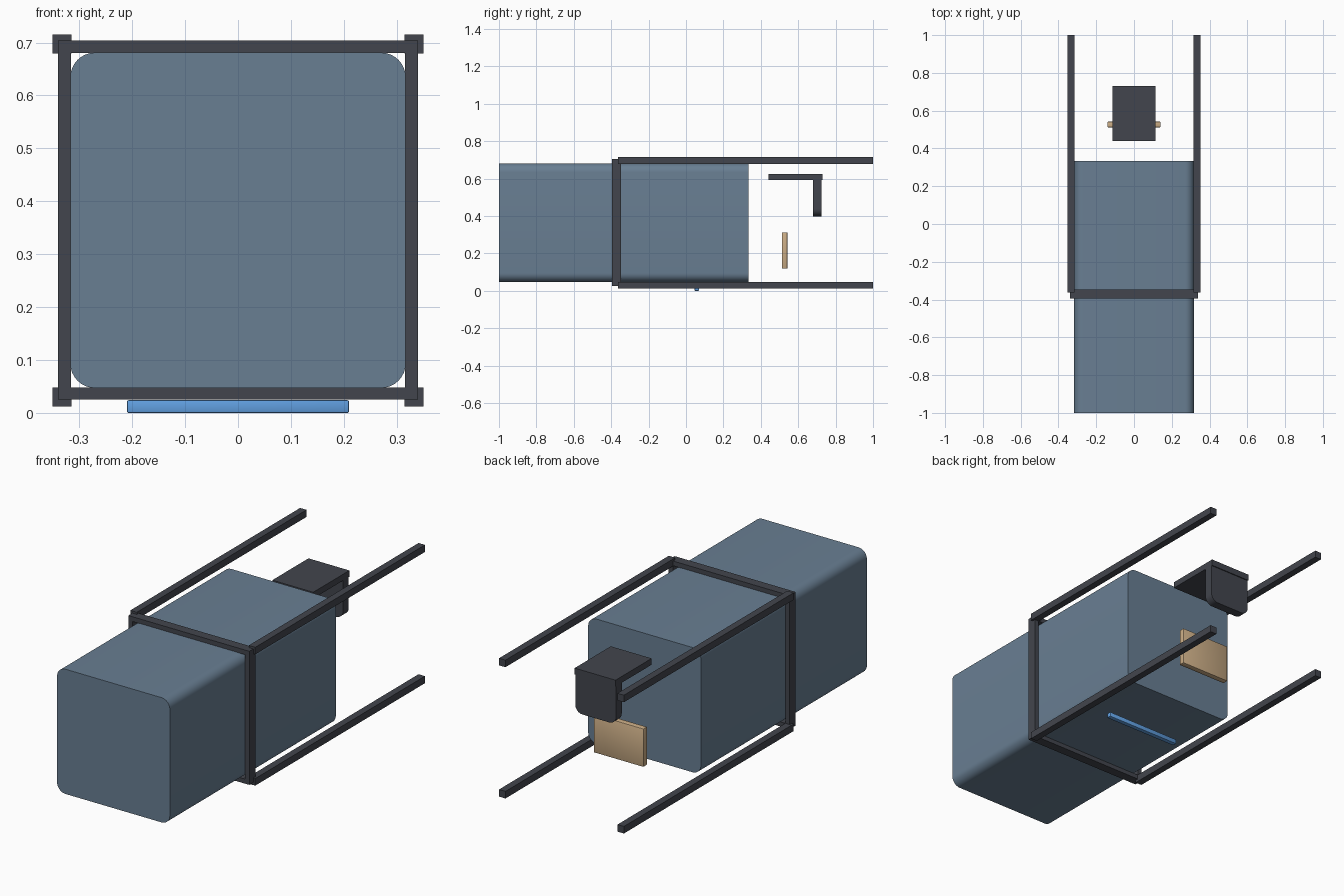
import bpy, bmesh, math

if "Cube" in bpy.data.objects:
    bpy.data.objects.remove(bpy.data.objects["Cube"])


def material(name, rgb):
    m = bpy.data.materials.new(name)
    m.diffuse_color = (*rgb, 1)
    m.use_nodes = True
    m.node_tree.nodes["Principled BSDF"].inputs["Base Color"].default_value = m.diffuse_color
    return m


BLUE_GREY = material("blue_grey", (0.14, 0.21, 0.29))
DARK = material("dark", (0.055, 0.06, 0.075))
TAN = material("tan", (0.60, 0.42, 0.24))
BLUE = material("bright_blue", (0.12, 0.35, 0.75))


def box(name, x, y, z, mat, bevel=0.0):
    """Box from (min, max) ranges on each axis."""
    size = [r[1] - r[0] for r in (x, y, z)]
    mid = [(r[0] + r[1]) / 2 for r in (x, y, z)]
    bm = bmesh.new()
    bmesh.ops.create_cube(bm, size=1)
    bmesh.ops.scale(bm, vec=size, verts=bm.verts)
    if bevel:
        bmesh.ops.bevel(bm, geom=bm.edges[:], offset=bevel, segments=2,
                        profile=0.5, affect='EDGES')
    return finish(name, bm, mid, mat)


def rounded_prism(name, x, y, z, mat, radius, only_bottom=False):
    """Box with its edges along y rounded."""
    size = [r[1] - r[0] for r in (x, y, z)]
    mid = [(r[0] + r[1]) / 2 for r in (x, y, z)]
    bm = bmesh.new()
    bmesh.ops.create_cube(bm, size=1)
    bmesh.ops.scale(bm, vec=size, verts=bm.verts)
    edges = [e for e in bm.edges
             if abs(e.verts[0].co.y - e.verts[1].co.y) > 1e-4
             and not (only_bottom and e.verts[0].co.z > 0)]
    bmesh.ops.bevel(bm, geom=edges, offset=radius, segments=8,
                    profile=0.5, affect='EDGES')
    return finish(name, bm, mid, mat)


def finish(name, bm, mid, mat):
    me = bpy.data.meshes.new(name)
    bm.to_mesh(me)
    bm.free()
    me.materials.append(mat)
    ob = bpy.data.objects.new(name, me)
    ob.location = mid
    bpy.context.collection.objects.link(ob)
    bpy.ops.object.select_all(action='DESELECT')
    ob.select_set(True)
    bpy.context.view_layer.objects.active = ob
    bpy.ops.object.shade_smooth_by_angle(angle=math.radians(30))
    return ob


# Long rounded body
rounded_prism("body", (-0.317, 0.317), (-1, 0.333), (0.047, 0.681), BLUE_GREY, 0.047)

# Hoop around the body
for side, s in (("left", -1), ("right", 1)):
    box(f"hoop_post_{side}", sorted((s * 0.316, s * 0.34)), (-0.395, -0.347),
        (0.025, 0.704), DARK)
for level, z in (("bottom", (0.025, 0.048)), ("top", (0.68, 0.704))):
    box(f"hoop_bar_{level}", (-0.34, 0.34), (-0.395, -0.347), z, DARK)

# Four long rails
for side, s in (("left", -1), ("right", 1)):
    for level, z in (("bottom", (0.012, 0.048)), ("top", (0.679, 0.715))):
        box(f"rail_{level}_{side}", sorted((s * 0.315, s * 0.351)), (-0.363, 1), z, DARK)

# Canopy: top plate with a hanging panel, lower corners rounded
box("canopy_plate", (-0.115, 0.115), (0.44, 0.73), (0.593, 0.625), DARK)
rounded_prism("canopy_panel", (-0.115, 0.115), (0.68, 0.725), (0.398, 0.593),
              DARK, 0.04, only_bottom=True)

# Tan board and blue floor strip
box("board", (-0.14, 0.14), (0.512, 0.542), (0.118, 0.312), TAN, 0.003)
box("floor_strip", (-0.21, 0.21), (0.046, 0.07), (0, 0.024), BLUE, 0.003)
